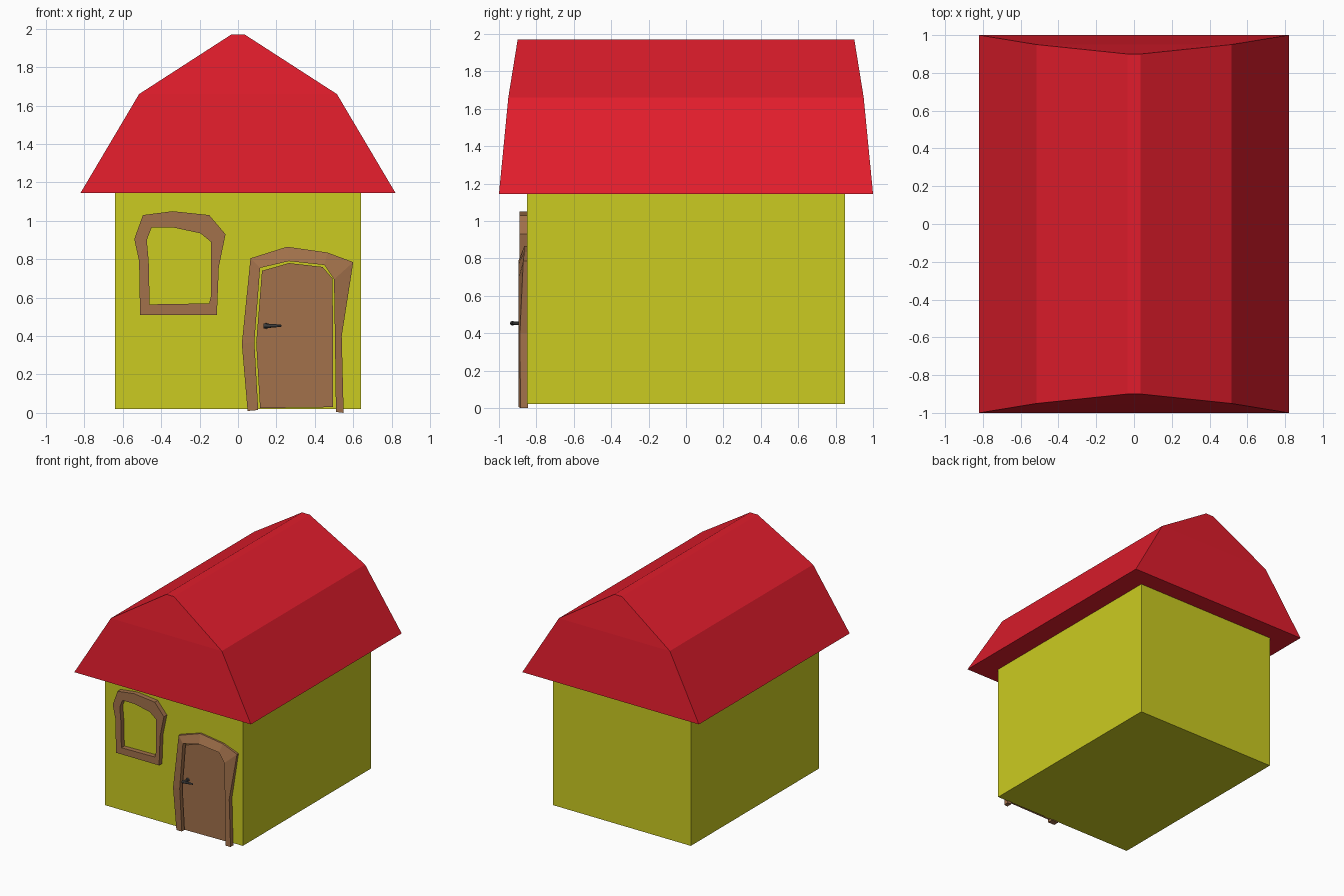
import bpy, bmesh, math
from mathutils import Matrix, Vector

if "Cube" in bpy.data.objects:
    bpy.data.objects.remove(bpy.data.objects["Cube"])


def material(name, rgb):
    m = bpy.data.materials.new(name)
    m.diffuse_color = (*rgb, 1)
    m.use_nodes = True
    m.node_tree.nodes["Principled BSDF"].inputs["Base Color"].default_value = m.diffuse_color
    return m


YELLOW = material("yellow_wall", (0.60, 0.60, 0.015))
RED = material("red_roof", (0.75, 0.012, 0.025))
WOOD = material("wood", (0.36, 0.165, 0.07))
METAL = material("dark_metal", (0.08, 0.08, 0.08))


def finish(name, bm, mat):
    bmesh.ops.recalc_face_normals(bm, faces=bm.faces)
    me = bpy.data.meshes.new(name)
    bm.to_mesh(me)
    bm.free()
    me.materials.append(mat)
    ob = bpy.data.objects.new(name, me)
    bpy.context.collection.objects.link(ob)
    return ob


def loft(name, rings, mat, closed=False):
    """Skin equal-sized rings; cap the ends, or join last ring to first."""
    bm = bmesh.new()
    vs = [[bm.verts.new(p) for p in r] for r in rings]
    n = len(vs[0])
    pairs = list(zip(vs, vs[1:])) + ([(vs[-1], vs[0])] if closed else [])
    for a, b in pairs:
        for i in range(n):
            j = (i + 1) % n
            bm.faces.new((a[i], a[j], b[j], b[i]))
    if not closed:
        bm.faces.new(vs[0])
        bm.faces.new(vs[-1])
    return finish(name, bm, mat)


def rect(x, y, z):
    return [(-x, -y, z), (x, -y, z), (x, y, z), (-x, y, z)]


def frame(name, outer, inner, y_out, y_in, back, closed):
    """Sweep a four-cornered section between an outer and inner outline."""
    rings = [[(ox, back, oz), (ox, yo, oz), (ix, y_in, iz), (ix, back, iz)]
             for (ox, oz), (ix, iz), yo in zip(outer, inner, y_out)]
    return loft(name, rings, WOOD, closed)


# House body and gambrel roof
loft("walls", [rect(0.64, 0.85, 0.02), rect(0.64, 0.85, 1.145)], YELLOW)
loft("roof", [rect(0.82, 1.0, 1.145), rect(0.515, 0.95, 1.66),
              rect(0.035, 0.90, 1.97)], RED)

# Crooked window frame
win_out = [(-.51, .51), (-.11, .51), (-.10, .76), (-.065, .93), (-.15, 1.03),
           (-.34, 1.05), (-.495, 1.03), (-.54, .905), (-.515, .79)]
win_in = [(-.46, .565), (-.15, .57), (-.14, .61), (-.14, .89), (-.195, .935),
          (-.335, .965), (-.45, .965), (-.475, .90), (-.465, .79)]
frame("window_frame", win_out, win_in, [-.89] * 9, -.89, -.845, True)

# Crooked door frame, open at the bottom
door_out = [(.05, .01), (.02, .36), (.065, .805), (.255, .865),
            (.465, .835), (.60, .785), (.54, .40), (.55, .0)]
door_in = [(.105, .015), (.085, .37), (.115, .755), (.265, .79),
           (.45, .77), (.50, .695), (.505, .385), (.51, .005)]
frame("door_frame", door_out, door_in,
      [-.888, -.89, -.88, -.865, -.865, -.87, -.888, -.885], -.895, -.845, False)

# Door leaf
leaf = [(.115, .025), (.095, .365), (.125, .74), (.265, .78),
        (.44, .76), (.492, .70), (.495, .385), (.495, .03)]
loft("door", [[(x, y, z) for x, z in leaf] for y in (-.845, -.875)], WOOD)


# Door handle: rosette, stem and tapering lever
def rod(name, a, b, r1, r2):
    a, b = Vector(a), Vector(b)
    d = b - a
    bm = bmesh.new()
    bmesh.ops.create_cone(
        bm, cap_ends=True, segments=8, radius1=r1, radius2=r2, depth=d.length,
        matrix=Matrix.Translation((a + b) / 2) @ d.to_track_quat('Z', 'Y').to_matrix().to_4x4())
    return finish(name, bm, METAL)


rod("handle_plate", (.147, -.87, .453), (.147, -.885, .453), .016, .014)
rod("handle_stem", (.147, -.88, .453), (.147, -.935, .453), .009, .009)
rod("handle_lever", (.133, -.928, .453), (.225, -.920, .454), .013, .006)
